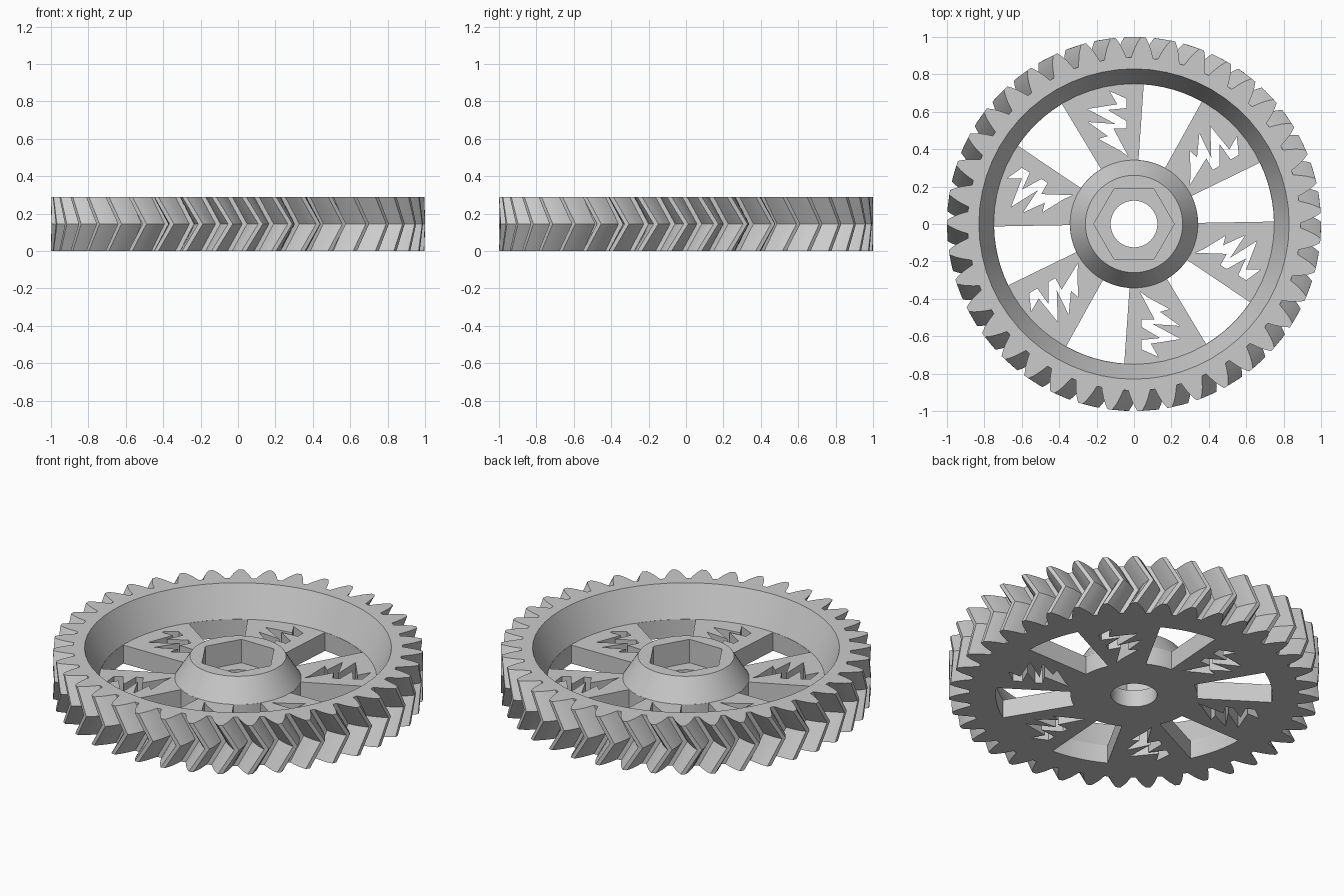
import bpy, bmesh
from math import sin, cos, pi, radians

if "Cube" in bpy.data.objects:
    bpy.data.objects.remove(bpy.data.objects["Cube"], do_unlink=True)

TEETH = 39
HEIGHT = 0.29
TWIST = radians(200 / TEETH)
WEB = 0.11            # top of the spokes
SPOKES = 6

grey = bpy.data.materials.new("plain grey")
grey.use_nodes = True
grey.diffuse_color = (0.6, 0.6, 0.6, 1)
grey.node_tree.nodes["Principled BSDF"].inputs["Base Color"].default_value = (0.6, 0.6, 0.6, 1)


def polar(r, a):
    return (r * cos(a), r * sin(a))


def circle(r, n):
    return [polar(r, 2 * pi * i / n) for i in range(n)]


def turn(points, a):
    return [(x * cos(a) - y * sin(a), x * sin(a) + y * cos(a)) for x, y in points]


def loft(bm, layers):
    """Bridge (outline, z) layers with equal point counts and cap both ends."""
    rings = [[bm.verts.new((x, y, z)) for x, y in outline] for outline, z in layers]
    n = len(rings[0])
    for low, high in zip(rings, rings[1:]):
        for i in range(n):
            j = (i + 1) % n
            bm.faces.new((low[i], low[j], high[j], high[i]))
    bm.faces.new(rings[0][::-1])
    bm.faces.new(rings[-1])


def solid(name, *lofts):
    bm = bmesh.new()
    for layers in lofts:
        loft(bm, layers)
    bmesh.ops.recalc_face_normals(bm, faces=bm.faces)
    mesh = bpy.data.meshes.new(name)
    bm.to_mesh(mesh)
    bm.free()
    mesh.materials.append(grey)
    obj = bpy.data.objects.new(name, mesh)
    bpy.context.collection.objects.link(obj)
    return obj


# Toothed blank: one outline, twisted forward at mid height
flank = [(0.89, 0.066), (0.92, 0.054), (0.95, 0.041), (0.975, 0.028), (1.0, 0.0125)]
outline = []
for t in range(TEETH):
    a = 2 * pi * t / TEETH
    outline += [polar(r, a - h) for r, h in flank]
    outline += [polar(r, a + h) for r, h in reversed(flank)]
ends = turn(outline, -TWIST)
gear = solid("herringbone_gear", [(ends, 0), (outline, HEIGHT / 2), (ends, HEIGHT)])

# Recess that leaves the sloping rim wall, the web and the conical hub
N = 60
recess = solid("recess_cutter", [(circle(0.834, N), HEIGHT + 0.01), (circle(0.75, N), WEB),
                                 (circle(0.342, N), WEB), (circle(0.26, N), 0.24)])

# Openings between spokes and a zigzag slot through each spoke
STEPS = 6
arc = [radians(121 + 25 * i / STEPS) for i in range(STEPS + 1)]
gap = [polar(0.748, a) for a in arc] + [polar(0.343, a) for a in reversed(arc)]
zigzag = [(-.13, .71), (-.04, .67), (-.04, .62), (-.14, .61), (-.04, .55), (-.04, .51),
          (-.11, .51), (-.03, .36), (-.07, .39), (-.19, .455), (-.14, .47), (-.245, .545),
          (-.10, .535), (-.25, .615), (-.09, .64)]
through = []
for k in range(SPOKES):
    for shape in (gap, zigzag):
        p = turn(shape, 2 * pi * k / SPOKES)
        through.append([(p, -0.1), (p, 0.2)])
openings = solid("spoke_opening_cutter", *through)

# Hexagonal nut pocket and round shaft bore
hexagon = circle(0.215, 6)
pocket = solid("nut_pocket_cutter", [(hexagon, 0.10), (hexagon, 0.4)])
bore_ring = circle(0.125, 48)
bore = solid("shaft_bore_cutter", [(bore_ring, -0.1), (bore_ring, 0.2)])

bpy.ops.object.select_all(action="DESELECT")
bpy.context.view_layer.objects.active = gear
gear.select_set(True)
for cutter in (recess, openings, pocket, bore):
    cut = gear.modifiers.new(cutter.name, "BOOLEAN")
    cut.operation = "DIFFERENCE"
    cut.solver = "EXACT"
    cut.object = cutter
    bpy.ops.object.modifier_apply(modifier=cut.name)
    bpy.data.objects.remove(cutter, do_unlink=True)

bpy.ops.object.shade_smooth_by_angle(angle=radians(15))
